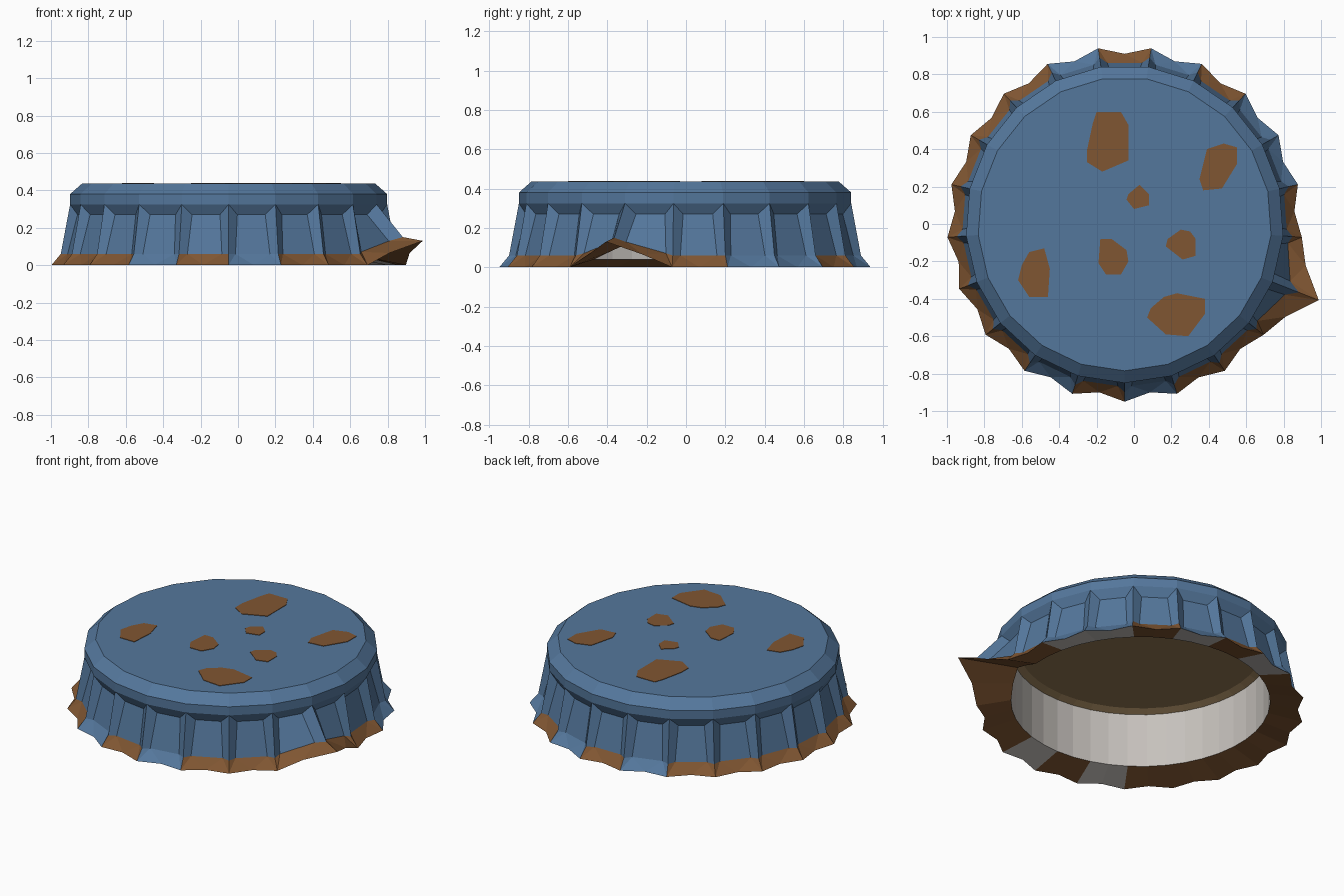
import bpy, bmesh, math

if "Cube" in bpy.data.objects:
    bpy.data.objects.remove(bpy.data.objects["Cube"])

N = 21                       # flutes
STEP = 2 * math.pi / N
CX = -0.05                   # cap axis, shifted by the bent flute
BENT = 4                     # index of the bent flute
PAINTED = {0, 6, 7, 9, 11, 19}   # segments whose hem is not rusted
TOP = 0.437


def srgb(r, g, b):
    f = lambda c: c / 12.92 if c <= 0.04045 else ((c + 0.055) / 1.055) ** 2.4
    return (f(r / 255), f(g / 255), f(b / 255), 1)


def material(name, rgb):
    m = bpy.data.materials.new(name)
    m.diffuse_color = srgb(*rgb)
    m.use_nodes = True
    m.node_tree.nodes["Principled BSDF"].inputs["Base Color"].default_value = m.diffuse_color
    return m


MATS = [material("blue_paint", (84, 119, 156)), material("rust", (128, 86, 50)),
        material("bare_metal", (198, 193, 188)), material("liner_tan", (146, 120, 84))]
BLUE, RUST, METAL, LINER = range(4)


def make_object(name, bm):
    bmesh.ops.recalc_face_normals(bm, faces=bm.faces)
    mesh = bpy.data.meshes.new(name)
    bm.to_mesh(mesh)
    bm.free()
    for m in MATS:
        mesh.materials.append(m)
    ob = bpy.data.objects.new(name, mesh)
    bpy.context.collection.objects.link(ob)


bm = bmesh.new()


def vert(i, r, z, out=0.0, lift=0.0):
    """Vertex at flute position i; out and lift pull it toward the bent lip."""
    w = max(0.0, 1 - abs(i - BENT))
    a = -math.pi / 2 + i * STEP
    r += out * w
    return bm.verts.new((CX + r * math.cos(a), r * math.sin(a), z + lift * w))


def face(mat, *vs):
    bm.faces.new(vs).material_index = mat


def ring(count, r, z, **bend):
    return [vert(i * N / count, r, z, **bend) for i in range(count)]


def bridge(a, b, mat):
    n = len(a)
    for i in range(n):
        face(mat, a[i], a[(i + 1) % n], b[(i + 1) % n], b[i])


# Crown: flat top, bevel and short band
crown = ring(N, 0.785, TOP)
shoulder = ring(N, 0.85, 0.38)
band = ring(N, 0.85, 0.325)
face(BLUE, *crown)
bridge(crown, shoulder, BLUE)
bridge(shoulder, band, BLUE)

# Ridges of the skirt, scalloped hem (tip, valley, tip, ...) and inner wall
ridge = ring(N, 0.90, 0.06, out=0.10, lift=0.09)
hem = [vert(i / 2, 0.91 if i % 2 else 0.95, 0, out=0.165, lift=0.13) for i in range(2 * N)]
inner_rim = ring(2 * N, 0.75, 0.04, lift=0.09)
wall_top = ring(2 * N, 0.75, 0.385)
liner_edge = ring(2 * N, 0.71, 0.405)

# Fluted skirt: one recessed panel between each pair of ridges
for k in range(N):
    n = (k + 1) % N
    hem_mat = BLUE if k in PAINTED else RUST
    tl, tr = (vert(k + t, 0.815, 0.27) for t in (0.19, 0.81))
    bl, br = (vert(k + t, 0.867, 0.06, out=0.08, lift=0.08) for t in (0.14, 0.86))
    tip, valley, tip2 = hem[2 * k], hem[2 * k + 1], hem[2 * n]
    face(BLUE, band[k], band[n], tr, tl)
    face(BLUE, tl, tr, br, bl)
    face(BLUE, band[k], tl, bl, ridge[k])
    face(BLUE, tr, band[n], ridge[n], br)
    # Flared hem
    face(hem_mat, ridge[k], bl, tip)
    face(hem_mat, bl, valley, tip)
    face(hem_mat, bl, br, valley)
    face(hem_mat, br, tip2, valley)
    face(hem_mat, br, ridge[n], tip2)
    # Underside lip
    lip_mat = METAL if k in PAINTED else RUST
    for j in (2 * k, 2 * k + 1):
        m = (j + 1) % (2 * N)
        face(lip_mat, hem[j], hem[m], inner_rim[m], inner_rim[j])

# Inner wall and recessed liner
bridge(inner_rim, wall_top, METAL)
bridge(wall_top, liner_edge, LINER)
face(LINER, *liner_edge)
make_object("bottle_cap", bm)

# Rust spots: thin plates on the crown
SPOTS = [
    [(-.20, .60), (-.07, .60), (-.03, .53), (-.03, .34), (-.17, .28), (-.25, .33), (-.25, .40), (-.22, .54)],
    [(.39, .40), (.48, .43), (.55, .41), (.55, .32), (.47, .19), (.37, .18), (.35, .24)],
    [(.03, .21), (.08, .16), (.08, .10), (0, .08), (-.04, .13), (-.03, .16)],
    [(.25, -.03), (.30, -.04), (.33, -.08), (.33, -.17), (.26, -.19), (.17, -.12), (.18, -.08)],
    [(-.18, -.08), (-.12, -.08), (-.04, -.14), (-.03, -.20), (-.07, -.27), (-.15, -.27), (-.19, -.21)],
    [(-.56, -.15), (-.48, -.13), (-.45, -.24), (-.46, -.39), (-.56, -.39), (-.62, -.30), (-.60, -.22)],
    [(.16, -.39), (.23, -.37), (.38, -.40), (.38, -.48), (.29, -.60), (.17, -.59), (.07, -.50), (.09, -.45)],
]
bm = bmesh.new()
for pts in SPOTS:
    low, high = ([bm.verts.new((x, y, z)) for x, y in pts] for z in (TOP - 0.002, TOP + 0.003))
    face(RUST, *low)
    face(RUST, *high)
    bridge(low, high, RUST)
make_object("rust_spots", bm)
